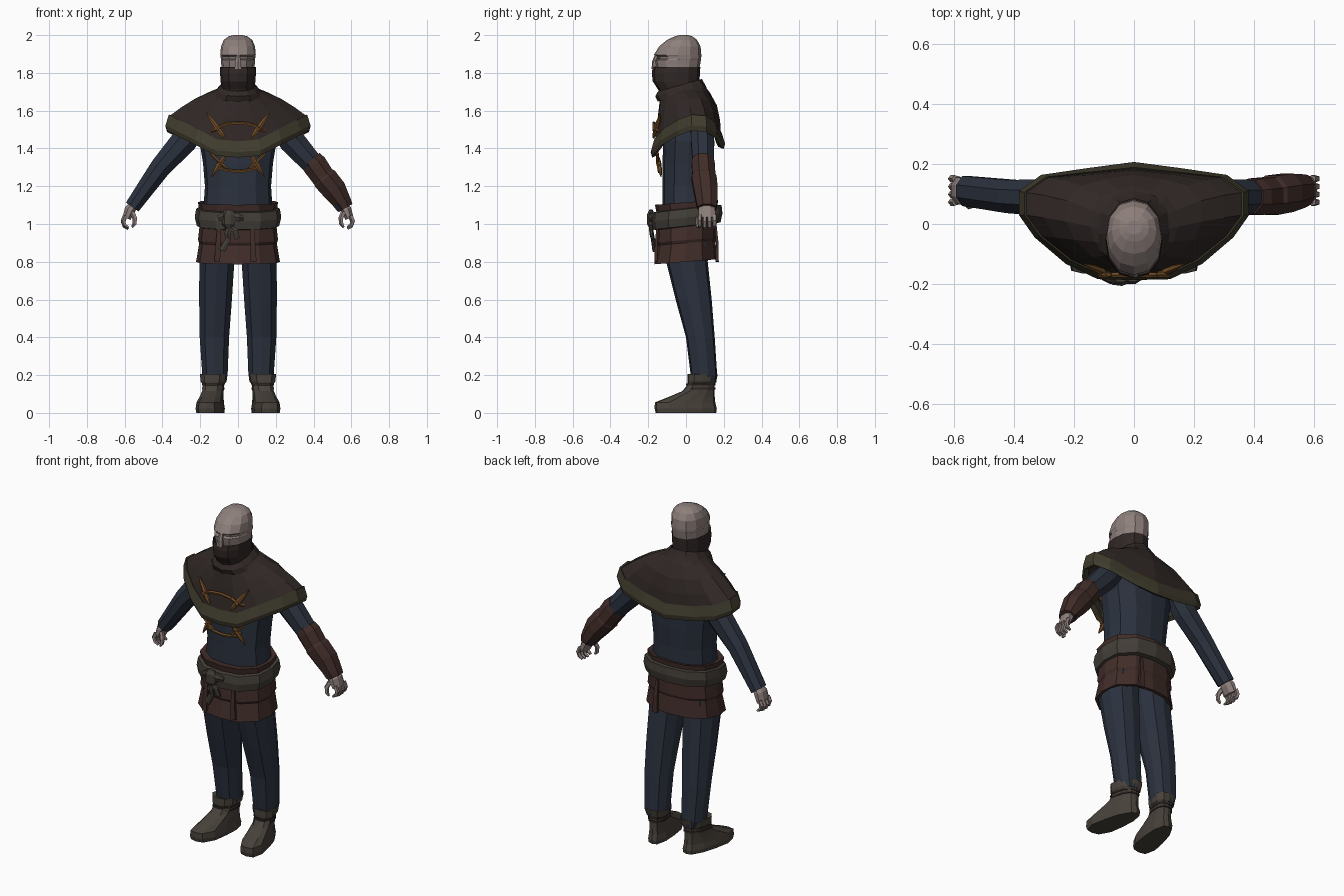
import bpy, bmesh
from math import sin, cos, pi
from mathutils import Vector as V


def mat(name, r, g, b):
    m = bpy.data.materials.new(name)
    m.diffuse_color = (r, g, b, 1)
    return m


SKIN = mat("skin", .27, .215, .20)
CAPE = mat("dark_cloth", .030, .021, .019)
TRIM = mat("olive_trim", .052, .046, .027)
NAVY = mat("navy_cloth", .024, .031, .048)
MAROON = mat("maroon_leather", .052, .026, .022)
BELT = mat("belt_cloth", .055, .047, .038)
BOOT = mat("boot_leather", .065, .054, .043)
HORN = mat("horn", .17, .075, .02)


def loft(name, rings, m, cap0=True, cap1=True, wrap=False):
    """Join equal-sized closed rings of points with quads."""
    bm = bmesh.new()
    vs = [[bm.verts.new(p) for p in r] for r in rings]
    n = len(vs[0])
    pairs = list(zip(vs, vs[1:])) + ([(vs[-1], vs[0])] if wrap else [])
    for a, b in pairs:
        for i in range(n):
            j = (i + 1) % n
            bm.faces.new((a[i], a[j], b[j], b[i]))
    if cap0 and not wrap:
        bm.faces.new(vs[0])
    if cap1 and not wrap:
        bm.faces.new(vs[-1])
    bmesh.ops.recalc_face_normals(bm, faces=bm.faces)
    me = bpy.data.meshes.new(name)
    bm.to_mesh(me)
    bm.free()
    me.materials.append(m)
    ob = bpy.data.objects.new(name, me)
    bpy.context.collection.objects.link(ob)
    return ob


def ring(z, y0, y1, rx, cx=0, n=12, p=2.5, tilt=0):
    """Superellipse at height z between y0 and y1; tilt raises the back."""
    cy, ry, out = (y0 + y1) / 2, (y1 - y0) / 2, []
    for i in range(n):
        s, c = sin(2 * pi * i / n), -cos(2 * pi * i / n)
        f = (abs(s) ** p + abs(c) ** p) ** (-1 / p)
        out.append(V((cx + rx * s * f, cy + ry * c * f, z + tilt * c * f * ry)))
    return out


def tube(name, pts, radii, m, n=8):
    """Tube along a path; radii = (in the xz plane, along y)."""
    pts, rings = [V(p) for p in pts], []
    for i, p in enumerate(pts):
        t = pts[min(i + 1, len(pts) - 1)] - pts[max(i - 1, 0)]
        u = t.cross(V((0, 1, 0))).normalized()
        a, b = radii[i]
        rings.append([p + u * a * cos(2 * pi * (k + .5) / n)
                      + V((0, b * sin(2 * pi * (k + .5) / n), 0)) for k in range(n)])
    return loft(name, rings, m)


def flip(pts, s):
    return [(s * x, y, z) for x, y, z in pts]


# Head with eye recess, and the mask over the lower face
loft("head", [ring(*r, p=2.2) for r in (
    (1.79, -.15, .065, .085), (1.85, -.165, .076, .089), (1.868, -.168, .079, .091),
    (1.874, -.148, .08, .091), (1.888, -.152, .081, .092), (1.896, -.17, .081, .094),
    (1.94, -.142, .077, .09), (1.975, -.1, .058, .075), (1.993, -.06, .035, .05),
    (2.0, -.035, .012, .025))], SKIN)
tube("nose", [(0, -.155, 1.895), (0, -.166, 1.86), (0, -.168, 1.82)],
     [(.011, .01), (.017, .014), (.02, .014)], SKIN, 6)
loft("mask", [ring(*r, p=2.3) for r in (
    (1.80, -.155, .06, .08), (1.832, -.176, .076, .094), (1.80, -.181, .074, .095),
    (1.755, -.176, .071, .092), (1.715, -.15, .078, .087), (1.66, -.125, .088, .10))],
    CAPE, False, False)

# Shoulder cape: neck outline blended to the hem outline
half = [(0, -.165, 1.43), (.11, -.165, 1.44), (.21, -.12, 1.495), (.31, -.04, 1.545),
        (.362, .03, 1.572), (.362, .105, 1.565), (.29, .155, 1.53), (.15, .17, 1.495),
        (0, .185, 1.475)]
neck = [(.092 * sin(pi * i / 8), -.022 - .113 * cos(pi * i / 8), 1.715 - .025 * cos(pi * i / 8))
        for i in range(9)]


def full(h):
    return [V(p) for p in h] + [V((-x, y, z)) for x, y, z in h[-2:0:-1]]


hem, collar = full(half), full(neck)
rings = []
for t in (0, .2, .5, .78, 1):
    s, row = sin(pi * t), []
    for a, b in zip(collar, hem):
        q = a.lerp(b, t)
        back = max(0, b.y) / .18
        row.append(q + V((0, .025 * s * back, .02 * s * min(1, abs(b.x) / .2 + back))))
    rings.append(row)
loft("cape", rings, CAPE, False, False)


def offset(out, dz):
    c = V((0, .03, 0))
    res = []
    for p in hem:
        d = V((p.x, p.y, 0)) - c
        res.append(p + d.normalized() * out + V((0, 0, dz)))
    return res


loft("cape_trim", [offset(.004, .008), offset(.022, -.05), offset(.014, -.078),
                   offset(-.015, -.066), offset(-.02, -.01)], TRIM, wrap=True)

# Scarf folds where the mask meets the cape
loft("neck_fold", [ring(*r, p=2.2, tilt=.28) for r in (
    (1.735, -.148, .085, .09), (1.712, -.163, .095, .112), (1.685, -.15, .11, .135))],
    CAPE, False, False)

# Torso
loft("tunic", [ring(*r) for r in (
    (1.05, -.125, .14, .185), (1.2, -.125, .14, .175), (1.32, -.125, .148, .185),
    (1.44, -.12, .15, .205), (1.56, -.10, .13, .19), (1.66, -.08, .09, .10))], NAVY)

# Waist coat, skirt and belt
loft("coat_waist", [ring(*r, tilt=.08) for r in (
    (1.11, -.125, .14, .185), (1.115, -.165, .17, .212), (1.07, -.155, .165, .205),
    (1.0, -.15, .16, .20))], MAROON, False, False)
loft("coat_skirt", [ring(*r, tilt=.08) for r in (
    (1.02, -.15, .16, .20), (.915, -.155, .162, .212), (.90, -.148, .155, .205),
    (.80, -.168, .166, .222), (.80, -.15, .148, .205), (.92, -.135, .142, .19))],
    MAROON, False, True)
for x, y in ((.075, -.158), (-.10, -.156), (.08, .165)):
    tube("coat_fold", [(x, y * .95, .99), (x * 1.05, y, .9), (x * 1.1, y, .80)],
         [(.012, .008), (.018, .01), (.022, .012)], MAROON, 4)
loft("belt", [ring(*r, tilt=.11) for r in (
    (1.085, -.15, .16, .20), (1.08, -.175, .188, .222), (1.035, -.182, .193, .229),
    (.99, -.175, .183, .218), (.985, -.15, .155, .195))], BELT, wrap=True)
tube("belt_knot", [(-.045, -.185, 1.075), (-.048, -.187, 1.05), (-.05, -.187, 1.0), (-.045, -.183, .975)],
     [(.02, .01), (.038, .02), (.036, .02), (.018, .01)], BELT, 7)
tube("knot_loop", [(-.105, -.178, 1.03), (-.08, -.184, 1.04), (.005, -.184, 1.035), (.03, -.176, 1.03)],
     [(.018, .01), (.026, .016), (.024, .016), (.012, .008)], BELT, 6)
tube("belt_tail", [(-.045, -.185, .99), (-.055, -.182, .95), (-.05, -.175, .92), (-.085, -.17, .86)],
     [(.016, .01), (.02, .012), (.017, .011), (.02, .008)], BELT, 6)
tube("belt_tail", [(-.045, -.185, .99), (-.015, -.185, .965), (-.004, -.178, .92)],
     [(.014, .009), (.018, .011), (.015, .007)], BELT, 6)

# Horn toggles and cords on the chest
for s in (1, -1):
    for name, a, b in (("upper_toggle", (.165, -.135, 1.585), (.07, -.172, 1.455)),
                       ("lower_toggle", (.14, -.132, 1.25), (.065, -.152, 1.365))):
        a, b = V(a), V(b)
        pts = [a.lerp(b, t) for t in (0, .3, .6, .85, 1)]
        tube(name, flip(pts, s), [(.003, .003), (.012, .011), (.016, .014), (.012, .011), (.005, .005)],
             HORN, 6)
    tube("cord_tie", flip([(.145, -.143, 1.49), (.11, -.165, 1.505), (.075, -.17, 1.53)], s),
         [(.008, .008)] * 3, HORN, 5)
    tube("lower_cord_tie", flip([(.145, -.15, 1.375), (.105, -.15, 1.335), (.06, -.145, 1.295)], s),
         [(.008, .008)] * 3, HORN, 5)
for name, z, h, y in (("upper_cord", 1.495, .04, -.17), ("lower_cord", 1.32, -.042, -.142)):
    tube(name, [(.115 * cos(pi * k / 6), y, z + h * sin(pi * k / 6)) for k in range(7)],
         [(.009, .009)] * 7, HORN, 5)

# Arms, hands, legs and boots on both sides
for s in (1, -1):
    tube("sleeve", flip([(.20, .08, 1.54), (.285, .087, 1.44), (.41, .092, 1.30), (.56, .11, 1.09)], s),
         [(.06, .06), (.075, .066), (.06, .06), (.044, .054)], NAVY)
    tube("palm", flip([(.55, .11, 1.105), (.572, .11, 1.075), (.59, .112, 1.03)], s),
         [(.024, .036), (.032, .048), (.024, .048)], SKIN, 8)
    for i in range(4):
        y, e = .073 + .026 * i, .006 * (i in (0, 3))
        tube("finger", flip([(.595, y, 1.045), (.608, y, 1.012 + e), (.60, y, .988 + e), (.58, y, .975 + e)], s),
             [(.014, .013), (.013, .013), (.011, .012), (.007, .008)], SKIN, 5)
    tube("thumb", flip([(.56, .075, 1.065), (.545, .062, 1.03), (.548, .06, 1.0), (.56, .062, .982)], s),
         [(.014, .014), (.014, .013), (.012, .012), (.006, .006)], SKIN, 5)
    loft("trouser_leg", [ring(z, y0, y1, rx, s * cx, 10, 2.8) for z, y0, y1, rx, cx in (
        (.95, -.11, .12, .095, .1), (.8, -.105, .115, .094, .112), (.6, -.055, .136, .088, .119),
        (.4, 0, .152, .079, .125), (.2, .025, .165, .068, .122), (.16, .03, .16, .055, .118))], NAVY)

    # Boots: rings sheared so the toes point outward and widen
    def foot(z, y0, y1, w):
        out = []
        for p in ring(z, y0, y1, 1, 0, 12, 2.9):
            d = .15 - p.y
            out.append(V((s * (.115 + d * .17 + p.x * (w + d * .075)), p.y, p.z)))
        return out
    loft("boot", [foot(*r) for r in (
        (0, -.16, .16, .052), (.022, -.166, .163, .055), (.055, -.165, .155, .05),
        (.085, -.09, .152, .047), (.115, -.02, .15, .046), (.15, .01, .152, .048),
        (.165, .008, .16, .06), (.205, .008, .168, .066), (.2, .03, .15, .05))], BOOT)
    for z in (.13, .15):
        loft("boot_lace", [foot(z - .005, .0, .155, .05), foot(z + .005, .0, .155, .05)], CAPE)

# Leather guard on one forearm, in two sections
tube("elbow_guard", [(.385, .09, 1.342), (.405, .091, 1.315), (.46, .096, 1.235)],
     [(.062, .06), (.071, .066), (.066, .066)], MAROON)
tube("forearm_guard", [(.445, .095, 1.26), (.46, .096, 1.24), (.51, .104, 1.18), (.555, .11, 1.11), (.57, .111, 1.085)],
     [(.06, .06), (.073, .071), (.07, .069), (.052, .06), (.045, .054)], MAROON)
